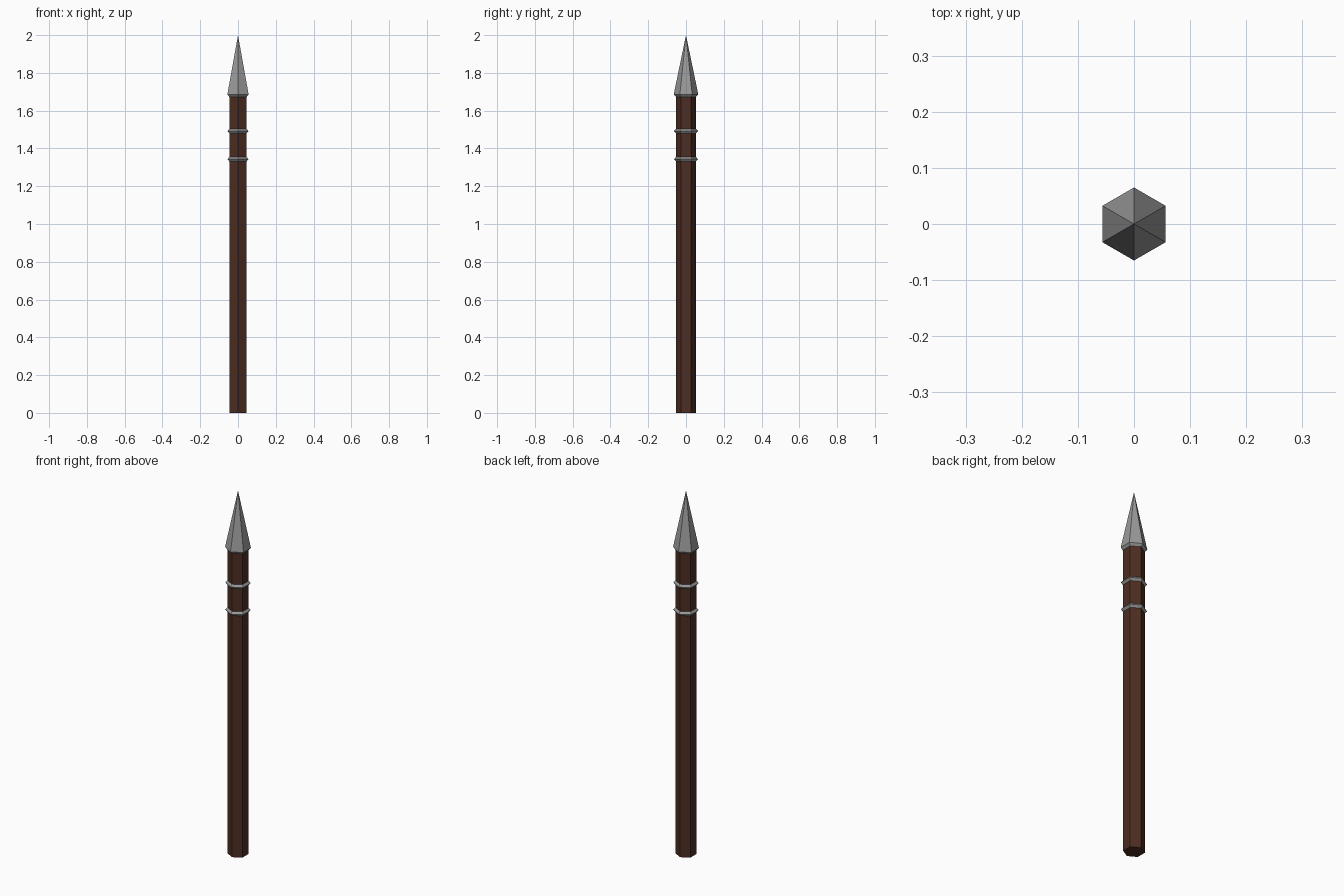
import bpy, bmesh, math

if "Cube" in bpy.data.objects:
    bpy.data.objects.remove(bpy.data.objects["Cube"])

def material(name, rgb):
    m = bpy.data.materials.new(name)
    m.diffuse_color = (*rgb, 1.0)
    m.use_nodes = True
    m.node_tree.nodes["Principled BSDF"].inputs["Base Color"].default_value = m.diffuse_color
    return m

WOOD = material("dark_wood", (0.075, 0.027, 0.016))
STEEL = material("grey_steel", (0.32, 0.32, 0.32))
SIDES = 6

def lathe(name, profile, mat, closed=False):
    """Spin (radius, z) points into a six-sided part with corners on the y axis."""
    bm = bmesh.new()
    rings = []
    for r, z in profile:
        if r == 0:
            rings.append([bm.verts.new((0, 0, z))] * SIDES)
        else:
            rings.append([bm.verts.new((r * math.cos(a), r * math.sin(a), z))
                          for a in (math.pi / 2 + math.tau * i / SIDES for i in range(SIDES))])
    pairs = list(zip(rings, rings[1:]))
    if closed:
        pairs.append((rings[-1], rings[0]))
    for lo, hi in pairs:
        for i in range(SIDES):
            j = (i + 1) % SIDES
            bm.faces.new(dict.fromkeys((lo[i], lo[j], hi[j], hi[i])))
    if not closed:
        for ring in (rings[0], rings[-1]):
            if ring[0] is not ring[1]:
                bm.faces.new(ring)
    bmesh.ops.recalc_face_normals(bm, faces=bm.faces)
    me = bpy.data.meshes.new(name)
    bm.to_mesh(me)
    bm.free()
    me.materials.append(mat)
    ob = bpy.data.objects.new(name, me)
    bpy.context.collection.objects.link(ob)
    return ob

# Wooden shaft
lathe("shaft", [(0.053, 0), (0.053, 1.685)], WOOD)

# Spear head with a small chamfer under its widest point
lathe("spear_head", [(0.053, 1.673), (0.065, 1.686), (0, 2.0)], STEEL)

# Two diamond-section bands
for name, z in (("upper_band", 1.492), ("lower_band", 1.343)):
    lathe(name, [(0.051, z - 0.014), (0.064, z), (0.051, z + 0.014), (0.04, z)],
          STEEL, closed=True)
